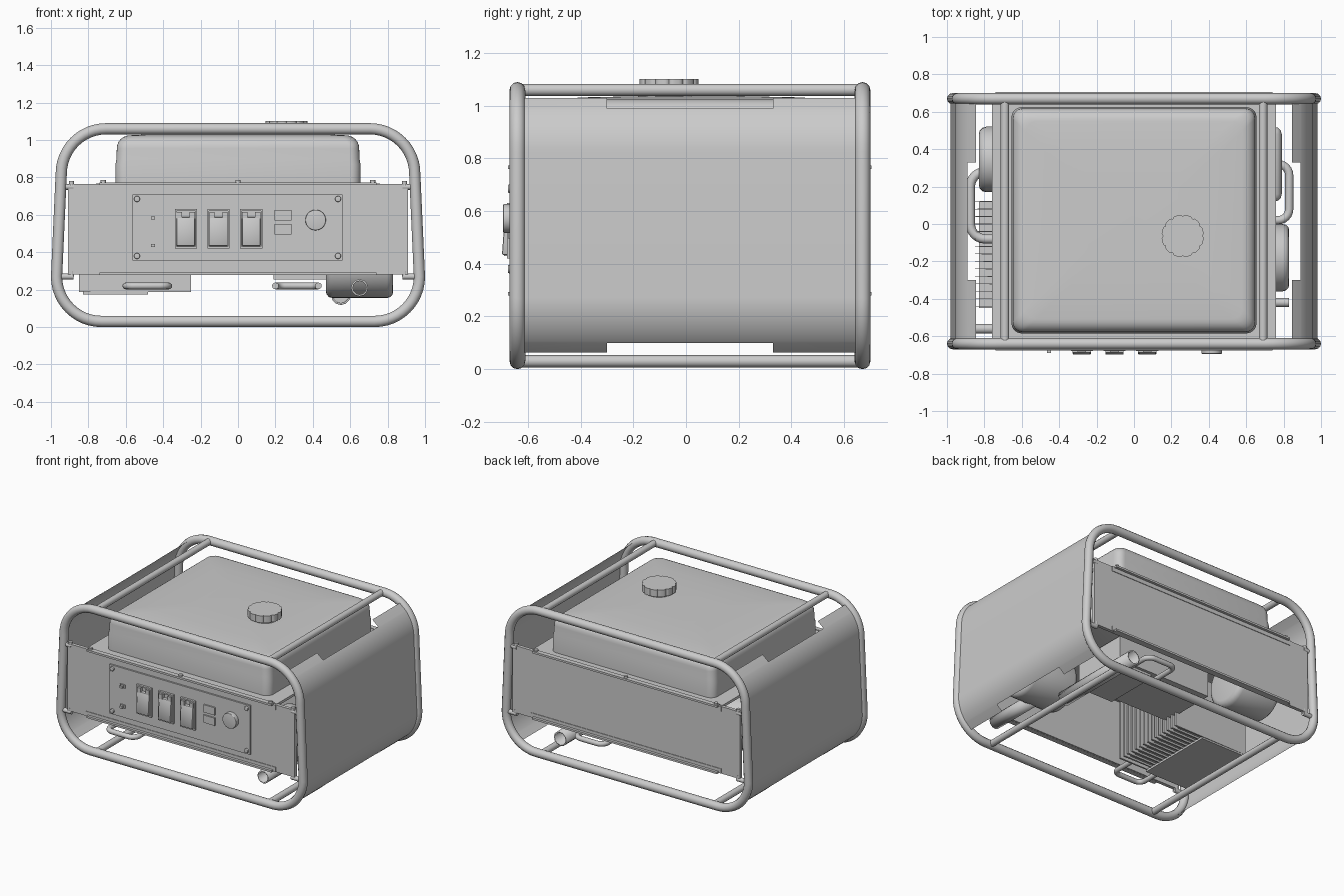
import bpy, bmesh, math
from math import sin, cos, pi
from mathutils import Matrix, Vector

cube = bpy.data.objects.get("Cube")
if cube:
    bpy.data.objects.remove(cube, do_unlink=True)

GREY = (0.6, 0.6, 0.6, 1)
mat = bpy.data.materials.new("painted_grey_metal")
mat.use_nodes = True
mat.diffuse_color = GREY
next(n for n in mat.node_tree.nodes if n.type == 'BSDF_PRINCIPLED').inputs["Base Color"].default_value = GREY


def finish(name, bm, smooth=True):
    mesh = bpy.data.meshes.new(name)
    bmesh.ops.recalc_face_normals(bm, faces=bm.faces)
    bm.to_mesh(mesh)
    bm.free()
    mesh.materials.append(mat)
    ob = bpy.data.objects.new(name, mesh)
    bpy.context.collection.objects.link(ob)
    if smooth:
        bpy.ops.object.select_all(action='DESELECT')
        ob.select_set(True)
        bpy.context.view_layer.objects.active = ob
        bpy.ops.object.shade_smooth_by_angle(angle=math.radians(35))
    return ob


def box(name, x, y, z, bevel=0, segments=3):
    """Box from (low, high) ranges with optional rounded edges."""
    bm = bmesh.new()
    bmesh.ops.create_cube(bm, size=1)
    for v in bm.verts:
        v.co = [(a + b) / 2 + c * (b - a) for (a, b), c in zip((x, y, z), v.co)]
    if bevel:
        bmesh.ops.bevel(bm, geom=bm.edges[:], offset=bevel, segments=segments,
                        profile=0.5, affect='EDGES')
    return finish(name, bm, bevel > 0)


def cylinder(name, centre, radius, depth, axis='Y', bevel=0, sides=32):
    bm = bmesh.new()
    turn = {'X': Matrix.Rotation(pi / 2, 4, 'Y'), 'Y': Matrix.Rotation(pi / 2, 4, 'X'),
            'Z': Matrix.Identity(4)}[axis]
    bmesh.ops.create_cone(bm, cap_ends=True, segments=sides, radius1=radius, radius2=radius,
                          depth=depth, matrix=Matrix.Translation(centre) @ turn)
    if bevel:
        rims = [e for e in bm.edges if any(len(f.verts) > 4 for f in e.link_faces)]
        bmesh.ops.bevel(bm, geom=rims, offset=bevel, segments=3, profile=0.5, affect='EDGES')
    return finish(name, bm)


def tube(name, points, radius, closed=False, wall=0):
    """Round tube along points; a wall thickness leaves its ends open."""
    curve = bpy.data.curves.new(name, 'CURVE')
    curve.dimensions = '3D'
    curve.bevel_depth = radius
    curve.bevel_resolution = 4
    curve.use_fill_caps = not wall
    spline = curve.splines.new('POLY')
    spline.points.add(len(points) - 1)
    for p, co in zip(spline.points, points):
        p.co = (*co, 1)
    spline.use_cyclic_u = closed
    spline.use_smooth = True
    curve.materials.append(mat)
    ob = bpy.data.objects.new(name, curve)
    bpy.context.collection.objects.link(ob)
    if wall:
        ob.modifiers.new("wall", 'SOLIDIFY').thickness = wall


def handle(name, base, out, along, r=0.018, corner=0.05):
    """U-shaped grab handle from base, reaching out and spanning along."""
    b, o, a = Vector(base), Vector(out), Vector(along)
    on, an = o.normalized(), a.normalized()
    pts = [b]
    for k in range(7):
        t = k / 6 * pi / 2
        pts.append(b + o + corner * (an * (1 - cos(t)) + on * (sin(t) - 1)))
    pts += [b + a + (p - b).dot(on) * on - (p - b).dot(an) * an for p in reversed(pts)]
    tube(name, pts, r)


# Rounded, slightly tapering loop: right half runs from bottom to top
def half_loop(grow=0, steps=12):
    R = 0.24 + grow
    low = [(0.73 + R * cos(t), 0.27 + R * sin(t))
           for t in (-pi / 2 + k / steps * pi / 2 for k in range(steps + 1))]
    high = [(0.705 + R * cos(t), 0.82 + R * sin(t))
            for t in (k / steps * pi / 2 for k in range(steps + 1))]
    return low + high


right_half = half_loop()
loop = right_half + [(-x, z) for x, z in reversed(right_half)]
for label, y in (("front", -0.64), ("back", 0.67)):
    tube(label + "_frame_loop", [(x, y, z) for x, z in loop], 0.03, closed=True)
for side, s in (("left", 1), ("right", -1)):
    for level, z in (("top", 1.06), ("bottom", 0.03)):
        tube(f"{side}_{level}_rail", [(s * 0.69, -0.64, z), (s * 0.69, 0.67, z)], 0.023)


# Curved side covers with a shallow notch at the upper and lower edges
def cut_height(path, z):
    for (x0, z0), (x1, z1) in zip(path, path[1:]):
        if z0 <= z <= z1:
            return (x0 + (x1 - x0) * (z - z0) / (z1 - z0), z)


outer = half_loop(0.012, 20)
levels = [cut_height(outer, z) for z in (0.063, 0.10, 0.99, 1.03)]
profile = levels[:2] + [p for p in outer if 0.105 < p[1] < 0.985] + levels[2:]
for side, s in (("left", 1), ("right", -1)):
    bm = bmesh.new()
    rows = [[bm.verts.new((s * x, y, z)) for y in (-0.64, -0.30, 0.33, 0.67)] for x, z in profile]
    for i, (a, b) in enumerate(zip(rows, rows[1:])):
        for j in range(3):
            if j != 1 or 0 < i < len(rows) - 2:
                bm.faces.new((a[j], a[j + 1], b[j + 1], b[j]))
    bmesh.ops.solidify(bm, geom=bm.faces[:], thickness=0.01)
    finish(side + "_side_cover", bm)

# Front and back panels with folded lips and mounting bars
for label, y, s in (("front", -0.64, -1), ("back", 0.67, 1)):
    box(label + "_panel", (-0.91, 0.91), (y - 0.012, y + 0.012), (0.28, 0.765))
    for level, z, fold in (("upper", 0.765, -0.035), ("lower", 0.285, 0.03)):
        lip = sorted((y, y + s * 0.035))
        box(f"{label}_{level}_lip", (-0.74, 0.74), lip, (z - 0.006, z + 0.008))
        band = sorted((y, y + s * 0.016))
        box(f"{label}_{level}_fold", (-0.76, 0.76), band, sorted((z, z + fold)))
        for side, d in (("left", 1), ("right", -1)):
            tube(f"{label}_{level}_{side}_mount", [(d * 0.88, y, z - 0.015), (d * 0.96, y, z - 0.015)], 0.016)
            cylinder(f"{label}_{level}_{side}_bolt", (d * 0.89, y, z), 0.014, 0.03, 'Z', sides=12)
    for x in (-0.72, 0, 0.72):
        cylinder(label + "_lip_screw", (x, y + s * 0.015, 0.775), 0.014, 0.02, 'Z', sides=12)

# Fuel tank: stacked rounded rectangles rising to a low dome, on its deck
box("tank_deck", (-0.76, 0.76), (-0.64, 0.67), (0.75, 0.768))
sections = [(-0.005, 0.76), (-0.005, 0.87), (0.0, 0.9)]
sections += [(0.072 - 0.07 * cos(t), 0.955 + 0.07 * sin(t)) for t in (k / 6 * pi / 2 for k in range(7))]
sections += [(0.2, 1.032), (0.4, 1.036)]
bm = bmesh.new()
rings = []
for inset, z in sections:
    w, d, r = 0.65 - inset, 0.60 - inset, 0.055
    ring = []
    for quarter, (sx, sy) in enumerate(((1, 1), (-1, 1), (-1, -1), (1, -1))):
        for k in range(7):
            t = (quarter + k / 6) * pi / 2
            ring.append(bm.verts.new((sx * (w - r) + r * cos(t), 0.02 + sy * (d - r) + r * sin(t), z)))
    rings.append(ring)
for a, b in zip(rings, rings[1:]):
    for i in range(len(a)):
        j = (i + 1) % len(a)
        bm.faces.new((a[i], a[j], b[j], b[i]))
bm.faces.new(rings[-1])
bm.faces.new(rings[0])
finish("fuel_tank", bm)

# Fluted fuel cap
bm = bmesh.new()
bmesh.ops.create_circle(bm, cap_ends=True, segments=96, radius=0.113)
for v in bm.verts:
    a = math.atan2(v.co.y, v.co.x)
    v.co *= 1 - 0.07 * max(0, cos(a * 12)) ** 4
top = bmesh.ops.extrude_face_region(bm, geom=bm.faces[:])["geom"]
bmesh.ops.translate(bm, vec=(0, 0, 0.05), verts=[g for g in top if isinstance(g, bmesh.types.BMVert)])
bmesh.ops.translate(bm, vec=(0.26, -0.064, 1.052), verts=bm.verts)
finish("fuel_cap", bm)
cylinder("cap_neck", (0.26, -0.064, 1.04), 0.085, 0.04, 'Z')

# Control plate with screws
box("control_plate", (-0.565, 0.56), (-0.664, -0.64), (0.355, 0.71))
for x in (-0.54, 0.535):
    for z in (0.38, 0.685):
        cylinder("plate_screw", (x, -0.668, z), 0.016, 0.016, sides=16, bevel=0.004)

# Three covered outlets: frame, bulging flap and hinge tabs
for n, x in enumerate((-0.28, -0.105, 0.07)):
    for dx in (-0.058, 0.052):
        box(f"outlet_{n}_side", (x + dx, x + dx + 0.008), (-0.68, -0.655), (0.42, 0.63))
    for z in (0.42, 0.62):
        box(f"outlet_{n}_edge", (x - 0.058, x + 0.06), (-0.68, -0.655), (z, z + 0.01))
    flap = box(f"outlet_{n}_flap", (x - 0.048, x + 0.05), (-0.685, -0.655), (0.433, 0.588), 0.006, 2)
    for v in flap.data.vertices:
        if v.co.y < -0.67:
            v.co.y -= 0.02 * (1 - abs(v.co.z - 0.48) / 0.12)
    for dx in (-0.034, 0.036):
        box(f"outlet_{n}_hinge", (x + dx - 0.014, x + dx + 0.014), (-0.688, -0.655), (0.58, 0.616))

# Breakers, gauge and small switches
for z in (0.57, 0.495):
    box("breaker", (0.195, 0.285), (-0.674, -0.655), (z, z + 0.055))
cylinder("round_gauge", (0.415, -0.674, 0.572), 0.055, 0.04, bevel=0.004)
for z in (0.583, 0.437):
    box("toggle_base", (-0.475, -0.435), (-0.672, -0.655), (z - 0.012, z + 0.012))
    box("toggle_lever", (-0.465, -0.445), (-0.69, -0.66), (z - 0.008, z + 0.008))

# Engine: crankcase with sump plate, finned cylinder, starter and air filter
box("crankcase", (-0.28, 0.47), (0.0, 0.42), (0.285, 0.68))
box("sump_plate", (0.19, 0.47), (0.0, 0.40), (0.255, 0.286))
box("cylinder_core", (-0.73, -0.30), (-0.42, 0.10), (0.20, 0.62))
box("cylinder_base", (-0.83, -0.48), (-0.45, 0.12), (0.175, 0.192))
for k in range(15):
    y = -0.44 + k * 0.04
    fin = box("cooling_fin", (-0.85, -0.25), (y - 0.014, y + 0.014), (0.187, 0.62))
    for v in fin.data.vertices:
        v.co.y = y + (v.co.y - y) * (0.1 if v.co.x < -0.5 else 0.5)
cylinder("starter_drum", (-0.66, 0.345, 0.51), 0.175, 0.34, 'X', 0.04)
box("air_filter", (0.47, 0.79), (0.12, 0.52), (0.44, 0.72), 0.04)

# Drum muffler and its pipes
cylinder("muffler", (0.65, -0.18, 0.335), 0.18, 0.36, 'X', 0.035)
tube("front_exhaust_pipe", [(0.65, -0.25, 0.21), (0.65, -0.64, 0.21)], 0.046, wall=0.01)
tube("back_exhaust_pipe", [(0.55, -0.05, 0.17), (0.55, 0.65, 0.17)], 0.052, wall=0.01)
cylinder("back_pipe_plug", (0.55, 0.0, 0.17), 0.048, 0.08)
tube("left_inner_pipe", [(0.60, -0.42, 0.45), (0.83, -0.42, 0.45)], 0.024)
tube("right_inner_pipe", [(-0.60, -0.56, 0.45), (-0.86, -0.56, 0.45)], 0.026)

# Grab handles on all four sides
handle("front_handle", (-0.60, -0.44, 0.22), (0, -0.21, 0), (0.23, 0, 0))
handle("back_handle", (0.20, 0.42, 0.22), (0, 0.24, 0), (0.23, 0, 0))
handle("right_handle", (-0.72, -0.08, 0.60), (-0.155, 0, 0), (0, 0.36, 0), 0.025, 0.08)
handle("left_handle", (0.72, 0.02, 0.60), (0.11, 0, 0), (0, 0.30, 0), 0.022, 0.06)
